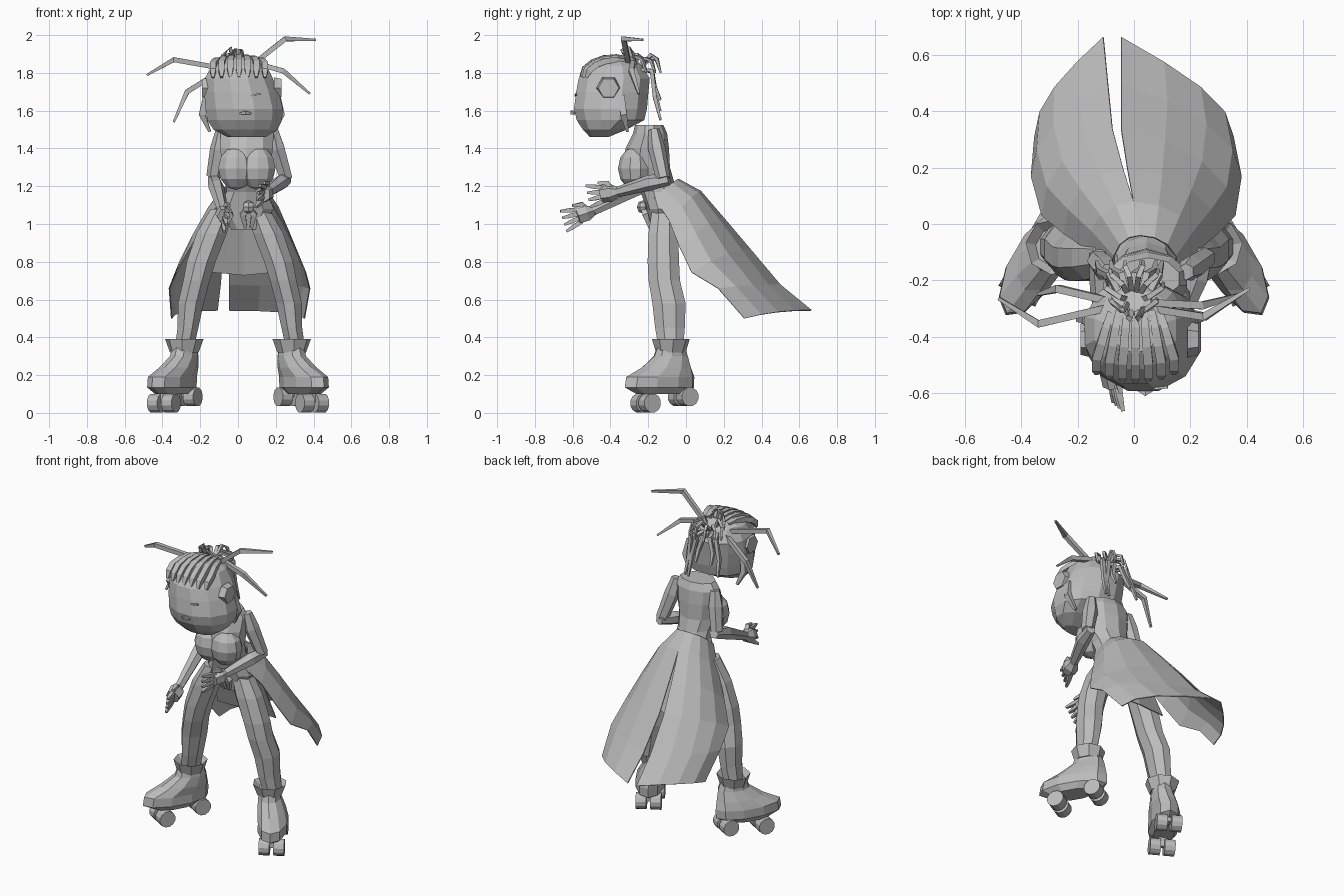
import bpy
import bmesh
import math
import random
from mathutils import Vector

random.seed(4)
default_cube = bpy.data.objects.get("Cube")
if default_cube:
    bpy.data.objects.remove(default_cube, do_unlink=True)

# One plain clay colour
clay = bpy.data.materials.new("clay_grey")
clay.use_nodes = True
clay.diffuse_color = (0.5, 0.5, 0.5, 1)
clay.node_tree.nodes["Principled BSDF"].inputs["Base Color"].default_value = (0.5, 0.5, 0.5, 1)


def finish(name, bm):
    """Turn a bmesh into a flat shaded object."""
    bmesh.ops.recalc_face_normals(bm, faces=bm.faces)
    mesh = bpy.data.meshes.new(name)
    bm.to_mesh(mesh)
    bm.free()
    mesh.materials.append(clay)
    obj = bpy.data.objects.new(name, mesh)
    bpy.context.collection.objects.link(obj)
    return obj


def skin(name, rings, closed=True):
    """Bridge equal rings of points; closed rings get end caps."""
    bm = bmesh.new()
    rows = [[bm.verts.new(p) for p in ring] for ring in rings]
    count = len(rows[0])
    for low, high in zip(rows, rows[1:]):
        for i in range(count if closed else count - 1):
            j = (i + 1) % count
            bm.faces.new((low[i], low[j], high[j], high[i]))
    if closed:
        bm.faces.new(rows[0])
        bm.faces.new(rows[-1])
    return finish(name, bm)


def loft(name, rows, sides=10):
    """Stack ellipses given as (z, x, y, half width, half depth)."""
    angles = [math.tau * (i + 0.5) / sides for i in range(sides)]
    grow = 1 / math.cos(math.pi / sides)
    return skin(name, [[(x + grow * rx * math.cos(a), y + ry * math.sin(a), z) for a in angles]
                       for z, x, y, rx, ry in rows])


def tube(name, points, radii, sides=4):
    """Sweep a polygon of changing radius along a path."""
    points = [Vector(p) for p in points]
    span = points[-1] - points[0]
    axis = min(range(3), key=lambda k: abs(span[k]))
    ref = Vector([float(k == axis) for k in range(3)])
    rings = []
    for i, (p, r) in enumerate(zip(points, radii)):
        ahead = points[min(i + 1, len(points) - 1)]
        behind = points[max(i - 1, 0)]
        u = (ahead - behind).normalized().cross(ref).normalized()
        v = (ahead - behind).normalized().cross(u)
        angles = [math.tau * (k + 0.5) / sides for k in range(sides)]
        rings.append([p + r * (u * math.cos(a) + v * math.sin(a)) for a in angles])
    return skin(name, rings)


def ball(name, centre, size, segments=8, rings=6):
    bm = bmesh.new()
    bmesh.ops.create_uvsphere(bm, u_segments=segments, v_segments=rings, radius=1)
    bmesh.ops.scale(bm, vec=size, verts=bm.verts)
    bmesh.ops.translate(bm, vec=centre, verts=bm.verts)
    return finish(name, bm)


# Torso, hips and bust
loft("torso", [(0.97, .045, -.12, .08, .065), (1.08, .04, -.12, .15, .09),
               (1.17, .045, -.14, .105, .1), (1.23, .045, -.17, .105, .105),
               (1.3, .045, -.21, .125, .125), (1.4, .045, -.205, .14, .115),
               (1.48, .048, -.19, .14, .09), (1.525, .05, -.195, .11, .075)])
for s in (-1, 1):
    ball("bust", (.047 + s * .058, -.268, 1.295), (.098, .092, .115), 10)

# Head, leaning forward at the chin
loft("head", [(1.46, .045, -.46, .1, .05), (1.5, .04, -.43, .17, .12),
              (1.55, .035, -.4, .198, .185), (1.61, .033, -.4, .205, .2),
              (1.7, .018, -.39, .197, .198), (1.77, .005, -.38, .18, .195),
              (1.84, .005, -.375, .145, .145), (1.885, .005, -.38, .08, .075)], 12)
tube("lips", [(.01, -.588, 1.585), (.04, -.602, 1.59), (.07, -.588, 1.585)], [.005, .014, .005])
tube("eyelid", [(.07, -.585, 1.68), (.12, -.58, 1.69)], [.006, .006])

# Ear cups and side locks
for s in (-1, 1):
    x = .02 + s * .2
    tube("ear_cup", [(x - s * .03, -.41, 1.72), (x + s * .01, -.41, 1.72)], [.065, .055], 6)
    tube("side_lock", [(x - s * .01, -.34, 1.68), (x + s * .01, -.33, 1.58), (x - s * .03, -.31, 1.49)],
         [.02, .024, .01])

# Braided rows over the scalp
for k in range(-3, 4):
    x = k * .046
    shrink = math.sqrt(1 - (x / .21) ** 2)
    path = []
    for i in range(6):
        a = math.radians(8 + i * 21)
        path.append((.005 + x * (1 - max(0, i - 2) * .12), -.375 - .185 * shrink ** .6 * math.cos(a),
                     1.76 + .125 * shrink ** .5 * math.sin(a)))
    tube("scalp_braid", path, [.01, .023, .023, .022, .02, .015])

# Long flying locks
for path in ([(-.06, -.29, 1.82), (-.34, -.355, 1.87), (-.48, -.265, 1.79)],
             [(-.06, -.28, 1.83), (-.27, -.23, 1.7), (-.34, -.25, 1.54)],
             [(.06, -.3, 1.83), (.25, -.33, 1.98), (.41, -.23, 1.975)],
             [(.06, -.28, 1.86), (.24, -.29, 1.81), (.38, -.25, 1.69)]):
    tube("flying_lock", path, [.018, .019, .008])

# Looped crown locks and hanging locks behind the head
for i in range(10):
    a = math.tau * i / 10
    x, y = .065 * math.cos(a), -.26 + .08 * math.sin(a)
    lift = random.uniform(.0, .07)
    tube("crown_lock", [(x * .2, -.27, 1.8), (x * .8, y, 1.87 + lift),
                        (x * 1.5, y + .03, 1.86 + lift / 2), (x * 1.6, y + .05, 1.8)],
         [.013, .013, .012, .007])
for i in range(5):
    x = (i - 2) * .05
    drop = random.uniform(.1, .27)
    sway = random.uniform(-.03, .03)
    tube("hanging_lock", [(x * .4, -.27, 1.82), (x * .9, -.18, 1.81), (x * 1.1 + sway, -.165, 1.79 - drop / 2),
                          (x * 1.2 + sway, -.135, 1.79 - drop)], [.015, .016, .015, .008])


def hand(wrist, direction):
    """Flat palm with spread fingers and a thumb."""
    wrist, d = Vector(wrist), Vector(direction).normalized()
    side = Vector((.25, 0, 1)).cross(d).cross(d).normalized()
    tube("palm", [wrist, wrist + d * .04, wrist + d * .09], [.027, .048, .044], 6)
    for k in range(4):
        spread = side * (k - 1.5)
        root = wrist + d * .075 + spread * .023
        tube("finger", [root, root + d * .05 + spread * .008, root + d * .095 + spread * .016],
             [.016, .016, .009])
    tube("thumb", [wrist + d * .02, wrist + d * .05 - side * .055, wrist + d * .1 - side * .065],
         [.018, .018, .01])


# Arms
for shoulder, elbow, wrist, reach in (
        ((.185, -.17, 1.47), (.255, -.12, 1.24), (.16, -.36, 1.17), (-.35, -1, -.15)),
        ((-.09, -.17, 1.46), (-.13, -.13, 1.25), (-.08, -.49, 1.07), (.15, -1, -.35))):
    shoulder, elbow, wrist = Vector(shoulder), Vector(elbow), Vector(wrist)
    tube("upper_arm", [shoulder + Vector((0, 0, .03)), shoulder.lerp(elbow, .3), elbow], [.03, .046, .038], 6)
    tube("forearm", [elbow + Vector((0, .03, -.005)), elbow.lerp(wrist, .3), wrist], [.03, .042, .028], 6)
    hand(wrist, reach)

# Legs, boots and wheels
for s in (-1, 1):
    c = .02 if s > 0 else 0
    loft("leg", [(.34, c + s * .285, -.08, .05, .07), (.45, c + s * .265, -.085, .055, .085),
                 (.58, c + s * .25, -.09, .068, .095), (.7, c + s * .22, -.115, .07, .09),
                 (.8, c + s * .195, -.12, .076, .09), (.95, c + s * .14, -.12, .08, .085),
                 (1.08, c + s * .085, -.115, .06, .07)], 8)
    inset = -s * .027
    boot = loft("boot", [(.1, 0, -.07, .06, .14), (.135, 0, -.07, .085, .212),
                         (.19, 0, -.065, .085, .208), (.24, inset / 2, -.02, .08, .15),
                         (.3, inset, .015, .066, .1), (.36, inset, .015, .06, .075)])
    cuff = loft("boot_cuff", [(.32, inset, .015, .07, .08), (.39, inset, .015, .095, .1),
                              (.36, inset, .015, .06, .07)], 8)
    parts = [boot, cuff]
    for y, z in ((-.155, .052), (.075, .085)):
        for side in (-1, 1):
            parts.append(tube("wheel", [(side * .012, y, z), (side * .075, y, z)], [.051, .051], 12))
        parts.append(tube("wheel_truck", [(0, y, z), (0, y * .9, .14)], [.025, .04]))
    for part in parts:
        part.location = (s * .315, -.08, 0)
        part.rotation_euler.z = s * math.radians(30)

# Split coat tail: spine y and z, edge y and z, half width
rows = [(-.04, 1.24, -.17, 1.14, .12), (.08, 1.175, -.09, 1.02, .2),
        (.2, 1.035, -.035, .88, .275), (.34, .87, .03, .745, .345),
        (.5, .68, .17, .66, .375), (.665, .545, .31, .5, .355)]
for s, drift in ((-1, -.065), (1, 0)):
    grid = []
    for i, (ys, zs, ye, ze, w) in enumerate(rows):
        inner = .02 - .065 * min(1, i / 3) + drift * max(0, i - 1) / 4
        outer = .04 - .008 * i + s * w
        bow = 2 - i * .2
        grid.append([(inner + (outer - inner) * math.sin(u * math.pi / 2), ys + (ye - ys) * u ** bow,
                      zs + (ze - zs) * u ** 2.2) for u in (0, .25, .5, .75, 1)])
    tail = skin("coat_tail", grid, closed=False)
    tail.modifiers.new("cloth", 'SOLIDIFY').thickness = .006

# Inner skirt panel behind the legs
panel = []
for z, y, w in ((1.1, -.04, .13), (.95, .01, .18), (.73, .09, .21)):
    panel.append([(.03 + w * k / 2, y - .02 * abs(k), z + .01 * abs(k)) for k in range(-2, 3)])
skin("inner_skirt", panel, closed=False).modifiers.new("cloth", 'SOLIDIFY').thickness = .006

# Belt knot with hanging ends
ball("belt_knot", (.055, -.23, 1.09), (.035, .03, .035), 6, 4)
for s in (-1, 1):
    tube("belt_end", [(.055, -.23, 1.09), (.055 + s * .03, -.215, 1.05), (.055 + s * .015, -.19, .98)],
         [.015, .022, .012])
